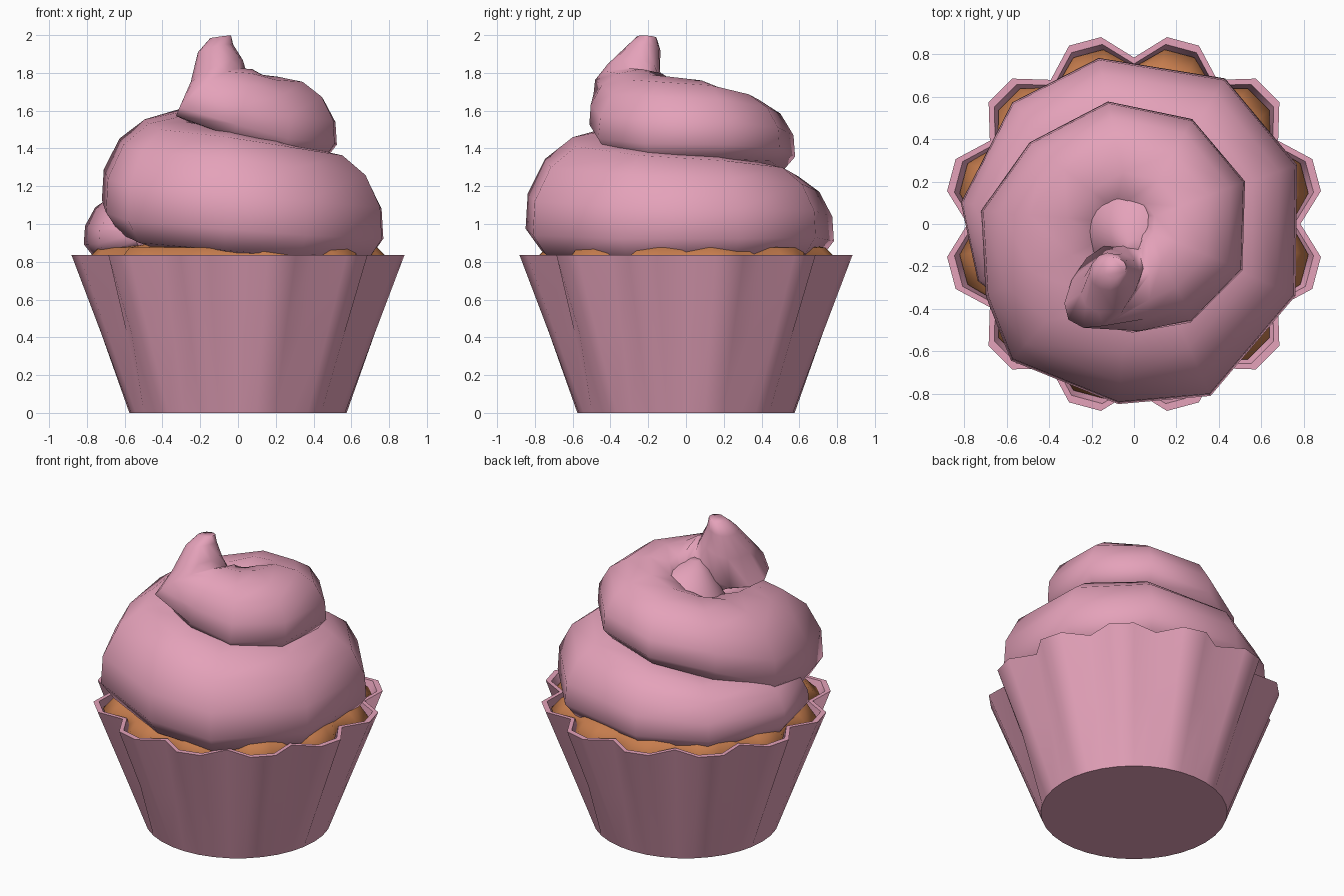
import bpy, bmesh, math
from mathutils import Vector

if "Cube" in bpy.data.objects:
    bpy.data.objects.remove(bpy.data.objects["Cube"])


def material(name, rgb):
    m = bpy.data.materials.new(name)
    m.diffuse_color = (*rgb, 1)
    m.use_nodes = True
    m.node_tree.nodes["Principled BSDF"].inputs["Base Color"].default_value = m.diffuse_color
    return m


PINK = material("pink", (0.78, 0.36, 0.49))
CAKE = material("golden cake", (0.57, 0.205, 0.075))


def loft(name, rings, mat, angle):
    """Skin a list of point rings, closing both ends with a face."""
    bm = bmesh.new()
    loops = [[bm.verts.new(p) for p in ring] for ring in rings]
    n = len(loops[0])
    for a, b in zip(loops, loops[1:]):
        for i in range(n):
            j = (i + 1) % n
            bm.faces.new((a[i], a[j], b[j], b[i]))
    bm.faces.new(loops[0])
    bm.faces.new(loops[-1])
    bmesh.ops.recalc_face_normals(bm, faces=bm.faces)
    me = bpy.data.meshes.new(name)
    bm.to_mesh(me)
    bm.free()
    me.materials.append(mat)
    me.shade_smooth()
    me.set_sharp_from_angle(angle=math.radians(angle))
    ob = bpy.data.objects.new(name, me)
    bpy.context.collection.objects.link(ob)
    return ob


def fluted_ring(valley, lobe, z, x=0, y=0):
    """36 points: every third one is a valley between twelve lobes."""
    pts = []
    for i in range(36):
        a = math.radians(10 * i)
        r = valley if i % 3 == 0 else lobe
        pts.append((x + r * math.cos(a), y + r * math.sin(a), z))
    return pts


# Fluted paper wrapper: outer wall, rim, inner wall
loft("wrapper", [
    fluted_ring(0.575, 0.575, 0),
    fluted_ring(0.68, 0.735, 0.42),
    fluted_ring(0.785, 0.895, 0.835),
    fluted_ring(0.755, 0.86, 0.835),
    fluted_ring(0.715, 0.80, 0.70),
], PINK, 65)

# Domed cake filling the wrapper
loft("cake", [
    fluted_ring(0.72, 0.81, 0.72),
    fluted_ring(0.74, 0.835, 0.79),
    fluted_ring(0.71, 0.75, 0.875),
    fluted_ring(0.58, 0.58, 0.90),
    fluted_ring(0.10, 0.10, 0.92),
], CAKE, 65)

# Frosting spiral, tip to tail:
# angle, outer radius, half width, centre height, half height, (pitch)
COIL = [
    (-114, 0.28, 0.05, 1.99, 0.055, 82),
    (-118, 0.35, 0.09, 1.93, 0.09, 75),
    (-112, 0.46, 0.15, 1.81, 0.14, 62),
    (-116, 0.56, 0.22, 1.69, 0.20, 48),
    (-87, 0.52, 0.21, 1.63, 0.20, 18),
    (-59, 0.545, 0.24, 1.57, 0.22, 5),
    (-23, 0.565, 0.25, 1.55, 0.23),
    (21, 0.57, 0.25, 1.54, 0.22),
    (61, 0.575, 0.25, 1.51, 0.20),
    (102, 0.60, 0.26, 1.47, 0.21),
    (142, 0.635, 0.28, 1.40, 0.23),
    (175, 0.735, 0.31, 1.29, 0.30),
    (206, 0.79, 0.34, 1.24, 0.33),
    (228, 0.88, 0.35, 1.20, 0.34),
    (265, 0.865, 0.34, 1.16, 0.34),
    (294, 0.90, 0.34, 1.12, 0.33),
    (336, 0.845, 0.31, 1.09, 0.31),
    (380, 0.83, 0.30, 1.08, 0.29),
    (418, 0.82, 0.28, 1.07, 0.26),
    (462, 0.81, 0.26, 1.04, 0.24),
    (495, 0.82, 0.23, 1.01, 0.21),
    (533, 0.83, 0.20, 0.99, 0.18),
    (560, 0.79, 0.16, 0.97, 0.14),
    (578, 0.69, 0.07, 0.95, 0.07),
]
SIDES = 12


def fuller(v):
    """Push a sine or cosine outwards for a squarer section."""
    return math.copysign(abs(v) ** 0.88, v) if abs(v) > 1e-6 else 0


rings = []
for ang, outer, w, z, h, *pitch in COIL:
    t = math.radians(ang)
    p = math.radians(pitch[0] if pitch else 0)
    out = Vector((math.cos(t), math.sin(t), 0))
    along = Vector((-math.sin(t), math.cos(t), 0))
    up = along * math.sin(p) + Vector((0, 0, math.cos(p)))
    centre = out * (outer - 1.07 * w) + Vector((0, 0, z))
    ring = []
    for i in range(SIDES):
        a = 2 * math.pi * i / SIDES
        c, s = fuller(math.cos(a)), fuller(math.sin(a))
        # the section leans inwards towards its top
        lean = 0.28 * w * s * math.cos(p)
        ring.append(centre + out * (w * c - lean) + up * (h * s))
    rings.append(ring)
loft("frosting", rings, PINK, 75)

# Frosting core that closes the eye of the spiral
loft("frosting_core", [
    fluted_ring(0.30, 0.30, 1.0),
    fluted_ring(0.30, 0.30, 1.40),
    fluted_ring(0.20, 0.20, 1.60, 0.02, -0.02),
    fluted_ring(0.13, 0.13, 1.68, 0.02, -0.05),
    fluted_ring(0.03, 0.03, 1.73, 0.0, -0.10),
], PINK, 75)
